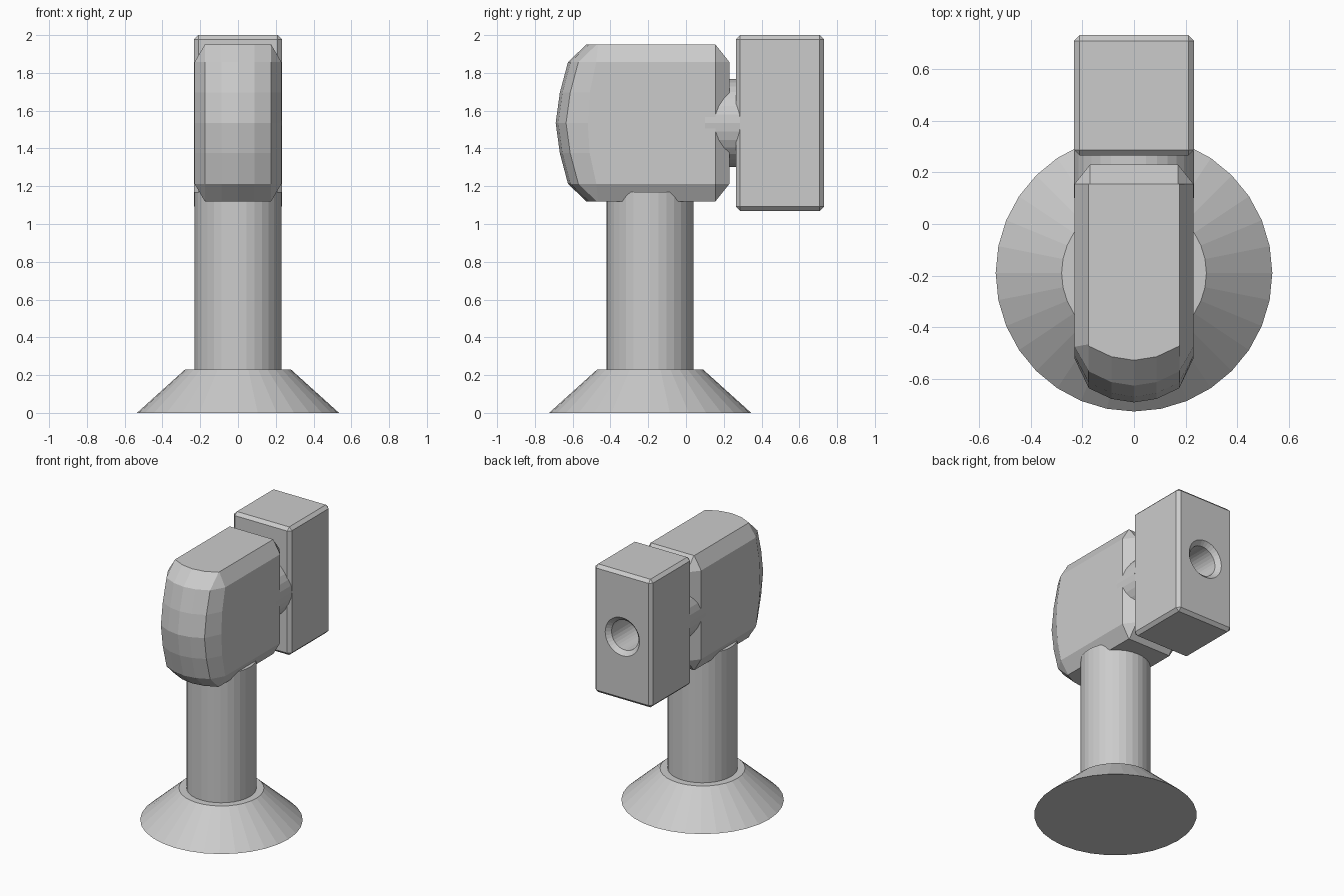
import bpy, bmesh, math

if "Cube" in bpy.data.objects:
    bpy.data.objects.remove(bpy.data.objects["Cube"])

MID = 1.535   # height of the head axis


def make_object(name, bm):
    bmesh.ops.remove_doubles(bm, verts=bm.verts, dist=1e-4)
    bmesh.ops.recalc_face_normals(bm, faces=bm.faces)
    mesh = bpy.data.meshes.new(name)
    bm.to_mesh(mesh)
    bm.free()
    ob = bpy.data.objects.new(name, mesh)
    bpy.context.collection.objects.link(ob)
    return ob


def loft(name, rings):
    """Skin a stack of equal-length point rings and cap both ends."""
    bm = bmesh.new()
    rows = [[bm.verts.new(p) for p in ring] for ring in rings]
    n = len(rows[0])
    for a, b in zip(rows, rows[1:]):
        for i in range(n):
            j = (i + 1) % n
            bm.faces.new((a[i], a[j], b[j], b[i]))
    bm.faces.new(rows[0])
    bm.faces.new(rows[-1])
    return make_object(name, bm)


def turned(name, profile, centre, along_y=False, sides=32):
    """Lathe (radius, distance) pairs around z or y."""
    cx, cy, cz = centre
    rings = []
    for r, d in profile:
        ring = []
        for i in range(sides):
            t = 2 * math.pi * i / sides
            u, v = r * math.cos(t), r * math.sin(t)
            ring.append((cx + u, cy + d, cz + v) if along_y else (cx + u, cy + v, cz + d))
        rings.append(ring)
    return loft(name, rings)


# Foot and post
turned("flared_foot", [(0.535, 0), (0.28, 0.23)], (0, -0.19, 0))
turned("post", [(0.23, 0.2), (0.23, 1.17)], (0, -0.19, 0))


# Head: chamfered block with a domed front
def head_ring(z, front, side_y, side_x, back_y, shoulder=0.175):
    arc = []
    for i in range(5):
        k = i / 4 * 2 - 1
        arc.append((shoulder * k, front + 0.055 * k * k, z))
    return ([(-0.17, back_y, z), (-side_x, 0.155, z), (-side_x, side_y, z)] + arc
            + [(side_x, side_y, z), (side_x, 0.155, z), (0.17, back_y, z)])


upper = [(0, -0.69, -0.52, 0.23, 0.23),
         (0.16, -0.668, -0.51, 0.23, 0.23),
         (0.322, -0.625, -0.475, 0.23, 0.23),
         (0.416, -0.527, -0.465, 0.175, 0.155)]
levels = [(-dz, *rest) for dz, *rest in reversed(upper[1:])] + upper
loft("head", [head_ring(MID + dz, *rest) for dz, *rest in levels])

# Short collar joining the head and the rear block
turned("collar", [(0.233, 0.1), (0.233, 0.285)], (0, 0, MID), along_y=True)

# Rear block with a countersunk bore
bm = bmesh.new()
bmesh.ops.create_cube(bm, size=1)
for v in bm.verts:
    v.co.x *= 0.464
    v.co.y = 0.4975 + v.co.y * 0.465
    v.co.z = MID + v.co.z * 0.93
bmesh.ops.bevel(bm, geom=bm.edges[:], offset=0.022, segments=1, affect='EDGES')
block = make_object("rear_block", bm)

cutter = turned("bore_cutter", [(0.108, 0.36), (0.108, 0.70), (0.138, 0.73), (0.138, 0.80)],
                (0, 0, MID), along_y=True)
cutter.hide_render = True
mod = block.modifiers.new("bore", 'BOOLEAN')
mod.operation = 'DIFFERENCE'
mod.solver = 'EXACT'
mod.object = cutter
bpy.context.view_layer.objects.active = block
bpy.ops.object.modifier_apply(modifier=mod.name)
bpy.data.objects.remove(cutter)
